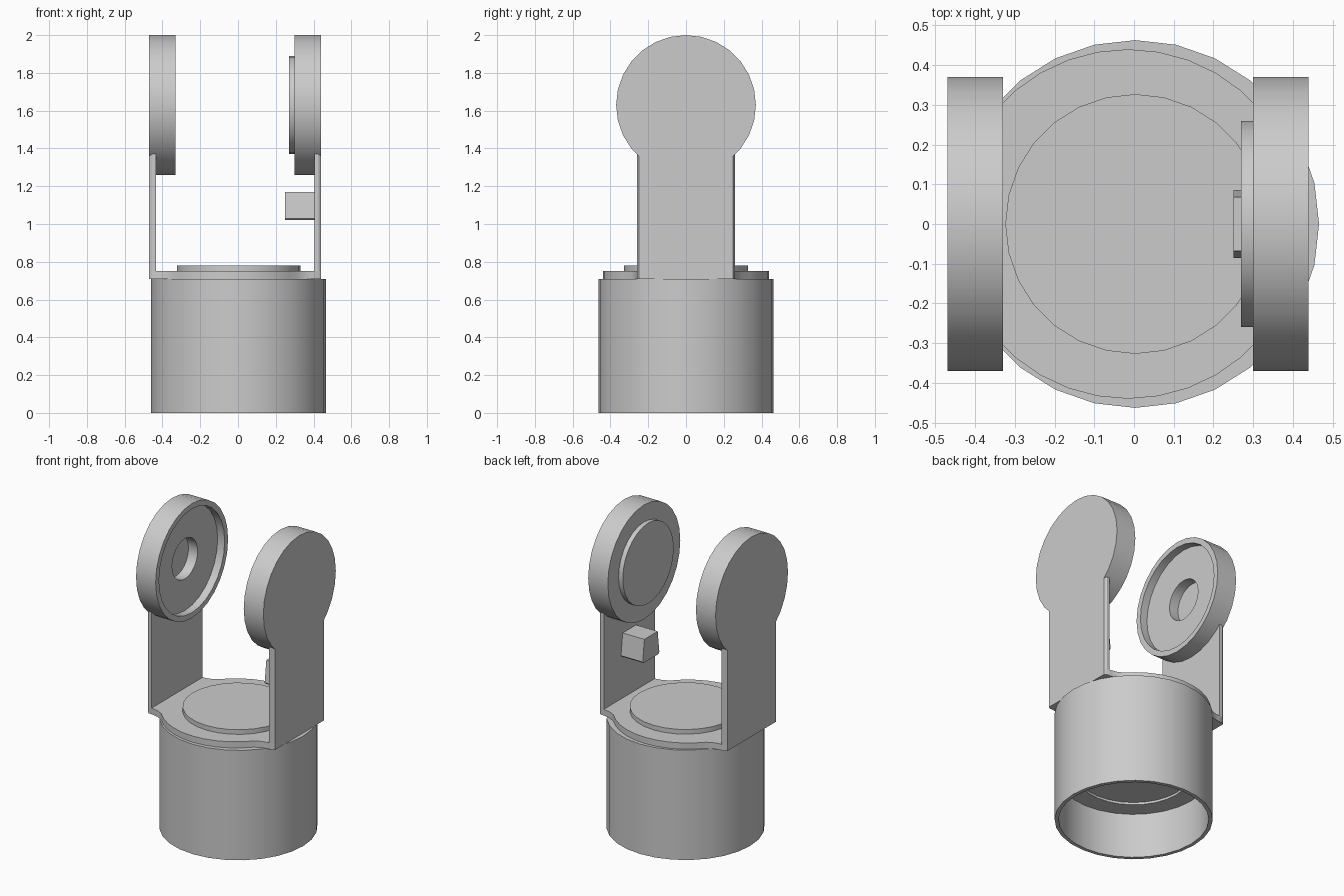
import bpy, bmesh, math
from mathutils import Matrix, Vector

if "Cube" in bpy.data.objects:
    bpy.data.objects.remove(bpy.data.objects["Cube"], do_unlink=True)

# Single grey material
GREY = (0.6, 0.6, 0.6, 1)
grey = bpy.data.materials.new("light_grey")
grey.use_nodes = True
grey.diffuse_color = GREY
grey.node_tree.nodes["Principled BSDF"].inputs["Base Color"].default_value = GREY

SIDES = 28
HUB_Z = 1.63


def finish(name, bm, matrix=Matrix()):
    bmesh.ops.remove_doubles(bm, verts=bm.verts, dist=1e-4)
    bmesh.ops.transform(bm, matrix=matrix, verts=bm.verts)
    bmesh.ops.recalc_face_normals(bm, faces=bm.faces)
    mesh = bpy.data.meshes.new(name)
    bm.to_mesh(mesh)
    bm.free()
    mesh.materials.append(grey)
    obj = bpy.data.objects.new(name, mesh)
    bpy.context.collection.objects.link(obj)
    bpy.ops.object.select_all(action="DESELECT")
    obj.select_set(True)
    bpy.context.view_layer.objects.active = obj
    bpy.ops.object.shade_smooth_by_angle(angle=math.radians(30))
    return obj


def lathe(name, profile, matrix=Matrix()):
    """Revolve (radius, height) points around local z."""
    bm = bmesh.new()
    verts = [bm.verts.new((r, 0, h)) for r, h in profile]
    edges = [bm.edges.new(pair) for pair in zip(verts, verts[1:])]
    bmesh.ops.spin(bm, geom=verts + edges, cent=(0, 0, 0), axis=(0, 0, 1),
                   angle=math.tau, steps=SIDES, use_merge=True)
    return finish(name, bm, matrix)


def prism(name, outline, height, matrix=Matrix()):
    """Extrude a flat outline along local z."""
    bm = bmesh.new()
    face = bm.faces.new([bm.verts.new((x, y, 0)) for x, y in outline])
    top = bmesh.ops.extrude_face_region(bm, geom=[face])["geom"]
    bmesh.ops.translate(bm, vec=(0, 0, height),
                        verts=[v for v in top if isinstance(v, bmesh.types.BMVert)])
    return finish(name, bm, matrix)


def facing_x(x, z, direction):
    """Frame whose local z points along +x or -x."""
    return Matrix.Translation((x, 0, z)) @ Matrix.Rotation(direction * math.pi / 2, 4, "Y")


# Hollow cup, open underneath, with a shallow recess in its ceiling
cup = Matrix.Translation((0.003, 0, 0))
lathe("cup_body", [(0, 0.305), (0.327, 0.305), (0.327, 0.29), (0.44, 0.29),
                   (0.44, 0), (0.463, 0), (0.463, 0.71), (0, 0.71)], cup)
lathe("top_disc", [(0, 0.74), (0.327, 0.74), (0.327, 0.78), (0, 0.78)], cup)

# Bracket base: a round plate blended into the strap between the arms
quarter = [(0.455, 0.25), (0.44, 0.26), (0.41, 0.262), (0.37, 0.27), (0.33, 0.291)]
quarter += [(0.44 * math.cos(a), 0.44 * math.sin(a))
            for a in (math.radians(50 + 10 * i) for i in range(4))]
half = quarter + [(0, 0.44)] + [(-x, y) for x, y in reversed(quarter)]
outline = half + [(-x, -y) for x, y in half]
prism("bracket_base", outline, 0.04, Matrix.Translation((-0.015, 0, 0.71)))

# Upright arms with chamfered outer edges
arm_outline = [(0, -0.25), (0.015, -0.26), (0.035, -0.26),
               (0.035, 0.26), (0.015, 0.26), (0, 0.25)]
for name, x, side in (("right_arm", -0.47, 1), ("left_arm", 0.44, -1)):
    prism(name, [(side * u, v) for u, v in arm_outline], 0.69,
          Matrix.Translation((x, 0, 0.71)))

# Right hub: rimmed recess with a blind bore
lathe("right_hub", [(0, 0), (0.37, 0), (0.37, 0.14), (0.335, 0.14), (0.335, 0.09),
                    (0.13, 0.09), (0.13, 0.025), (0, 0.025)],
      facing_x(-0.47, HUB_Z, 1))

# Left hub: solid disc with a raised inner boss
lathe("left_hub", [(0, 0), (0.37, 0), (0.37, 0.14), (0.26, 0.14),
                   (0.26, 0.17), (0, 0.17)], facing_x(0.44, HUB_Z, -1))

# Small tapered stop block on the inside of the left arm
block = [(-0.01, -0.075), (0, -0.085), (0.14, -0.068),
         (0.14, 0.068), (0, 0.085), (-0.01, 0.075)]
prism("stop_block", block, 0.165, facing_x(0.415, 1.03, -1))
